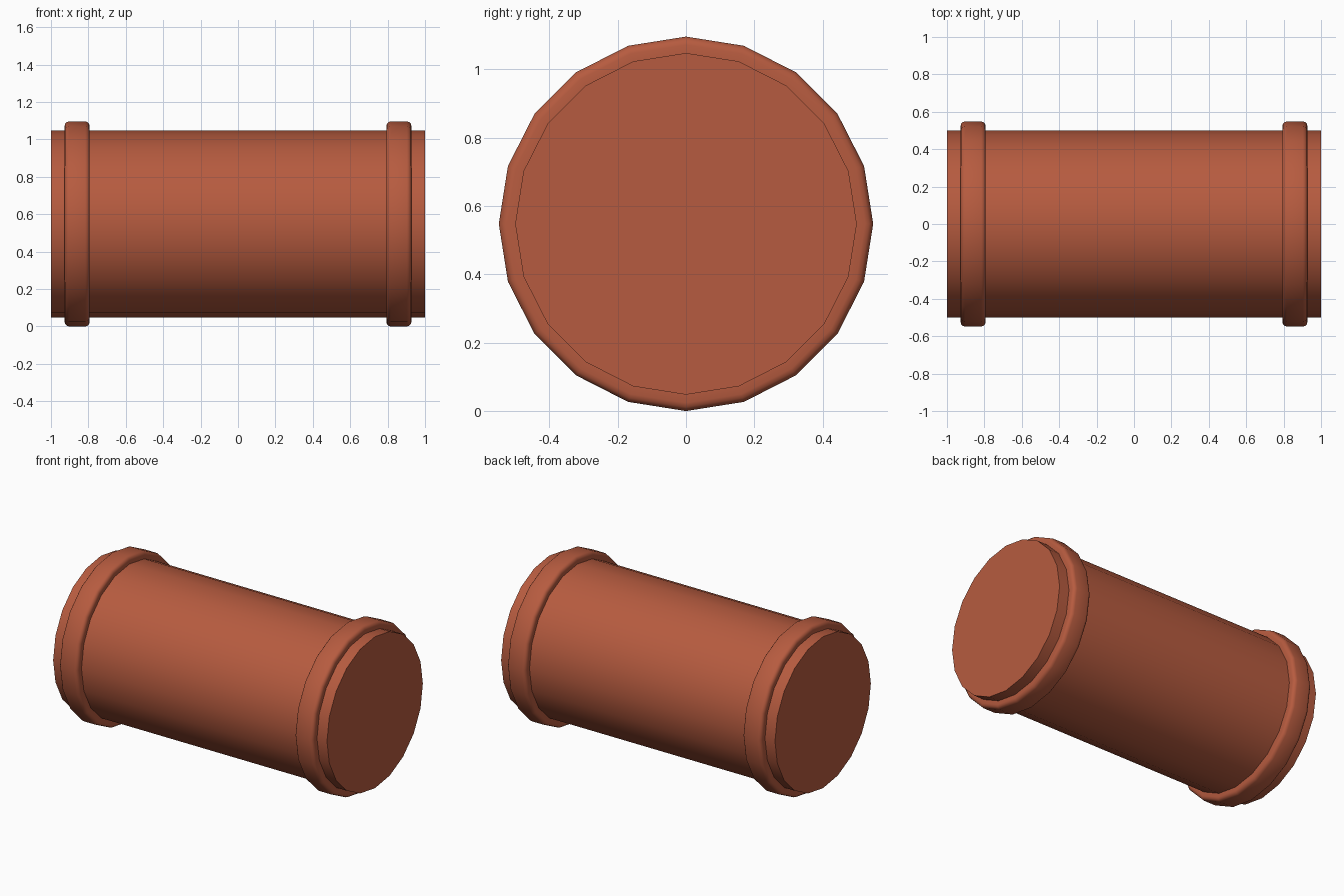
import bpy, bmesh, math

if "Cube" in bpy.data.objects:
    bpy.data.objects.remove(bpy.data.objects["Cube"])

SIDES = 20
BODY_R, COLLAR_R = 0.5, 0.548
CENTRE_Z = COLLAR_R

mat = bpy.data.materials.new("terracotta")
mat.diffuse_color = (0.47, 0.105, 0.05, 1)
mat.use_nodes = True
mat.node_tree.nodes["Principled BSDF"].inputs["Base Color"].default_value = mat.diffuse_color


def lathe(name, profile, caps=False):
    """Spin (x, radius) points about the long axis of the pipe."""
    bm = bmesh.new()
    rings = []
    for x, r in profile:
        rings.append([bm.verts.new((x, r * math.sin(2 * math.pi * i / SIDES),
                                    CENTRE_Z + r * math.cos(2 * math.pi * i / SIDES)))
                      for i in range(SIDES)])
    for a, b in zip(rings, rings[1:]):
        for i in range(SIDES):
            j = (i + 1) % SIDES
            bm.faces.new((a[i], a[j], b[j], b[i]))
    if caps:
        bm.faces.new(rings[0])
        bm.faces.new(rings[-1])
    bmesh.ops.recalc_face_normals(bm, faces=bm.faces)
    # Make sure the outer skin faces outward
    f = max(bm.faces, key=lambda f: f.calc_center_median().z)
    if f.normal.z < 0:
        bmesh.ops.reverse_faces(bm, faces=bm.faces)
    me = bpy.data.meshes.new(name)
    bm.to_mesh(me)
    bm.free()
    me.materials.append(mat)
    ob = bpy.data.objects.new(name, me)
    bpy.context.collection.objects.link(ob)
    bpy.ops.object.select_all(action='DESELECT')
    ob.select_set(True)
    bpy.context.view_layer.objects.active = ob
    bpy.ops.object.shade_smooth_by_angle(angle=math.radians(40))
    return ob


# Main pipe with closed ends
lathe("pipe_body", [(-1, BODY_R), (1, BODY_R)], caps=True)

# Raised collar near each end, with rounded shoulders
HALF_W, BEVEL, STEPS = 0.067, 0.024, 3
shoulder = []
for k in range(STEPS + 1):
    a = math.pi / 2 * k / STEPS
    shoulder.append((HALF_W - BEVEL + BEVEL * math.cos(a),
                     COLLAR_R - BEVEL + BEVEL * math.sin(a)))
half = [(HALF_W, BODY_R - 0.005)] + shoulder
section = half + [(-x, r) for x, r in reversed(half)]
for name, cx in (("left_collar", -0.86), ("right_collar", 0.86)):
    lathe(name, [(cx + x, r) for x, r in section])
